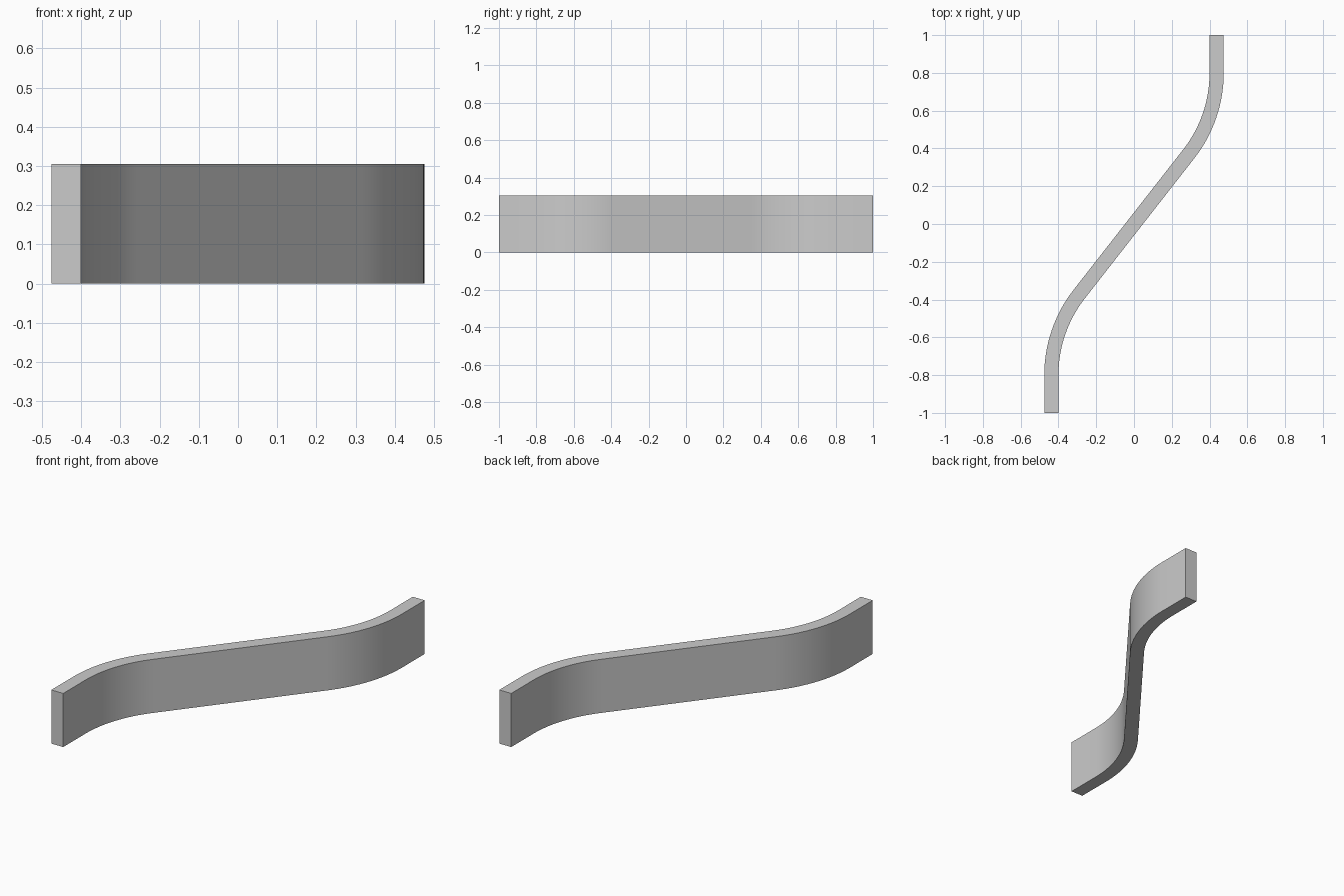
import bpy, bmesh, math

if "Cube" in bpy.data.objects:
    bpy.data.objects.remove(bpy.data.objects["Cube"])

HEIGHT = 0.305
HALF_T = 0.0375      # half thickness
END_X = 0.4375       # centre line of the straight ends
BEND_Y = 0.80        # where the bends start
ANGLE = math.radians(38)
STEPS = 16

# radius that makes the bend meet a straight run through the origin
t = math.tan(ANGLE)
R = (END_X - BEND_Y * t) / ((1 - math.cos(ANGLE)) - math.sin(ANGLE) * t)

# centre line with normals: upper half, then point-mirrored to the lower half
upper = []
for i in range(STEPS + 1):
    a = ANGLE * (1 - i / STEPS)
    upper.append((END_X - R * (1 - math.cos(a)), BEND_Y - R * math.sin(a), a))
upper.append((END_X, 1.0, 0.0))
path = [(-x, -y, a) for x, y, a in reversed(upper)] + upper


def side(s):
    return [(x + s * HALF_T * math.cos(a), y - s * HALF_T * math.sin(a)) for x, y, a in path]


# curved strip: a row of quads extruded upward
bm = bmesh.new()
left = [bm.verts.new((x, y, 0)) for x, y in side(-1)]
right = [bm.verts.new((x, y, 0)) for x, y in side(1)]
for i in range(len(path) - 1):
    bm.faces.new((left[i], right[i], right[i + 1], left[i + 1]))
ext = bmesh.ops.extrude_face_region(bm, geom=bm.faces[:])
bmesh.ops.translate(bm, vec=(0, 0, HEIGHT),
                    verts=[g for g in ext["geom"] if isinstance(g, bmesh.types.BMVert)])
bmesh.ops.recalc_face_normals(bm, faces=bm.faces[:])
mesh = bpy.data.meshes.new("curved_panel")
bm.to_mesh(mesh)
bm.free()
panel = bpy.data.objects.new("curved_panel", mesh)
bpy.context.collection.objects.link(panel)

# smooth bends, sharp rims
bpy.context.view_layer.objects.active = panel
panel.select_set(True)
bpy.ops.object.shade_smooth_by_angle(angle=math.radians(30))
